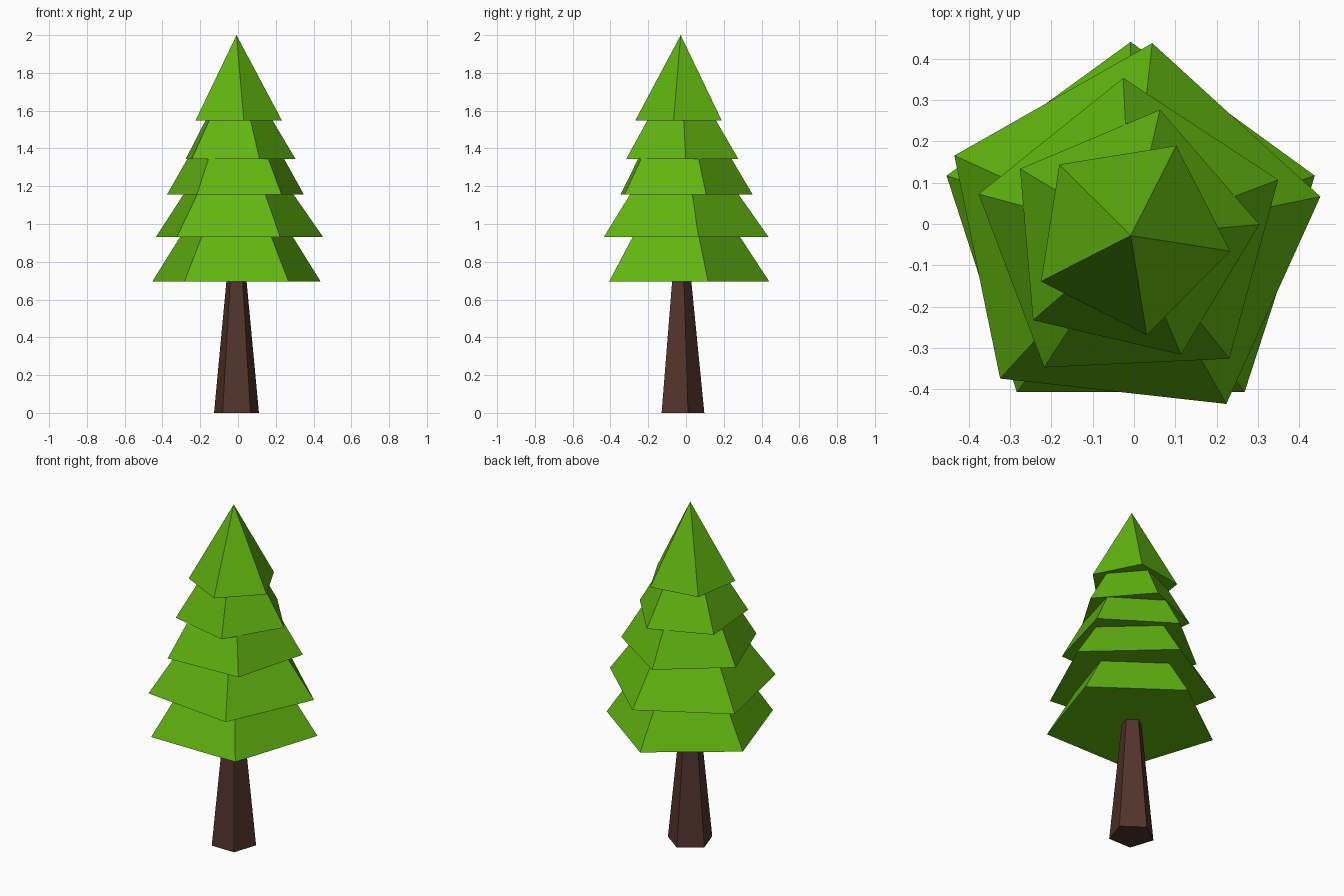
import bpy, bmesh, math

if "Cube" in bpy.data.objects:
    bpy.data.objects.remove(bpy.data.objects["Cube"])

CENTRE = (-0.008, -0.028)


def material(name, colour):
    m = bpy.data.materials.new(name)
    m.diffuse_color = (*colour, 1)
    m.use_nodes = True
    m.node_tree.nodes["Principled BSDF"].inputs["Base Color"].default_value = m.diffuse_color
    return m


def pentagon_cone(name, z0, z1, r0, r1, angle, mat):
    """Five-sided cone (or frustum if r1 > 0) with one corner at the given angle."""
    bm = bmesh.new()

    def ring(r, z):
        return [bm.verts.new((CENTRE[0] + r * math.cos(math.radians(angle + 72 * k)),
                              CENTRE[1] + r * math.sin(math.radians(angle + 72 * k)), z))
                for k in range(5)]

    low = ring(r0, z0)
    bm.faces.new(low[::-1])
    if r1 > 0:
        high = ring(r1, z1)
        bm.faces.new(high)
        for k in range(5):
            n = (k + 1) % 5
            bm.faces.new((low[k], low[n], high[n], high[k]))
    else:
        tip = bm.verts.new((*CENTRE, z1))
        for k in range(5):
            bm.faces.new((low[k], low[(k + 1) % 5], tip))
    mesh = bpy.data.meshes.new(name)
    bm.to_mesh(mesh)
    bm.free()
    mesh.materials.append(mat)
    obj = bpy.data.objects.new(name, mesh)
    bpy.context.collection.objects.link(obj)
    return obj


green = material("foliage_green", (0.12, 0.46, 0.005))
brown = material("bark_brown", (0.085, 0.034, 0.024))

# Tapered trunk, ending just inside the lowest tier
pentagon_cone("trunk", 0, 0.8, 0.125, 0.046, 90, brown)

# Foliage tiers, bottom to top: base height, tip height, radius, twist
tiers = [(0.695, 1.41, 0.469, 90),
         (0.93, 1.59, 0.469, 83.6),
         (1.155, 1.80, 0.382, 92.7),
         (1.345, 1.87, 0.313, 76.9),
         (1.547, 2.00, 0.244, 63.1)]
for i, (z0, z1, r, twist) in enumerate(tiers, 1):
    pentagon_cone(f"foliage_tier_{i}", z0, z1, r, 0, twist, green)
